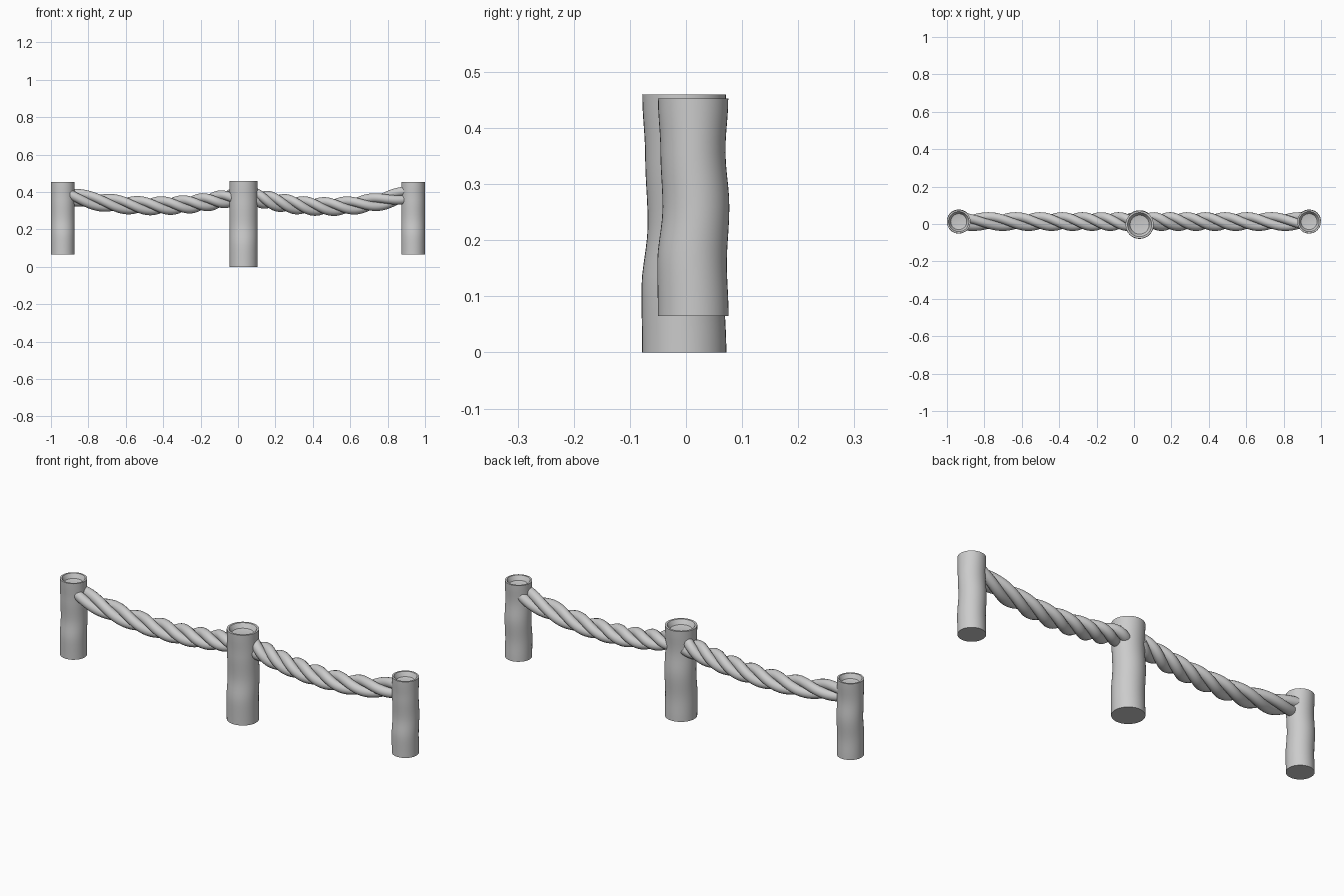
import bpy, bmesh
from math import sin, cos, pi
from mathutils import Vector

if "Cube" in bpy.data.objects:
    bpy.data.objects.remove(bpy.data.objects["Cube"])

# Post side outline: height fraction, front edge y, back edge y (unit radius)
WOBBLE = [(0, -1.0, 1.0), (.24, -1.02, .95), (.5, -.87, 1.02), (.76, -.93, .91), (1, -1.0, .99)]


def edges_at(f):
    for a, b in zip(WOBBLE, WOBBLE[1:]):
        if f <= b[0]:
            t = (f - a[0]) / (b[0] - a[0])
            t = (1 - cos(pi * t)) / 2
            return [a[i] + (b[i] - a[i]) * t for i in (1, 2)]
    return WOBBLE[-1][1:]


def smooth(ob, angle):
    bpy.ops.object.select_all(action='DESELECT')
    ob.select_set(True)
    bpy.context.view_layer.objects.active = ob
    bpy.ops.object.shade_smooth_by_angle(angle=angle)


def loft(name, rings, angle=0.7):
    bm = bmesh.new()
    rows = [[bm.verts.new(p) for p in ring] for ring in rings]
    n = len(rows[0])
    for a, b in zip(rows, rows[1:]):
        for i in range(n):
            j = (i + 1) % n
            bm.faces.new((a[i], a[j], b[j], b[i]))
    bm.faces.new(rows[0][::-1])
    bm.faces.new(rows[-1])
    bmesh.ops.recalc_face_normals(bm, faces=bm.faces)
    me = bpy.data.meshes.new(name)
    bm.to_mesh(me)
    bm.free()
    ob = bpy.data.objects.new(name, me)
    bpy.context.collection.objects.link(ob)
    smooth(ob, angle)
    return ob


# Gently wavy post with a dished top
def post(name, x, y, r, z0, z1, n=40):
    def ring(z, lo, hi, s=1.0):
        c, h = (lo + hi) / 2, (hi - lo) / 2
        return [(x + r * s * cos(2 * pi * i / n),
                 y + r * (c + h * s * sin(2 * pi * i / n)), z) for i in range(n)]
    rings = [ring(z0 + (z1 - z0) * k / 20, *edges_at(k / 20)) for k in range(21)]
    for s, d in ((.86, 0), (.76, .012), (.68, .022), (.5, .025)):
        rings.append(ring(z1 - d, *edges_at(1), s))
    loft(name, rings)


post("left_post", -.937, .013, .063, .065, .453)
post("middle_post", .03, -.003, .075, 0, .46)
post("right_post", .936, .013, .063, .065, .453)


# Smooth sagging centre line through three heights
def rope(name, x0, x1, zs, turns, accel, phase, strands=3):
    steps, R, r, n = 110, .026, .0245, 14
    for s in range(strands):
        pts = []
        for k in range(steps + 1):
            t = k / steps
            z = (zs[0] * (1 - t) * (1 - 2 * t) + zs[1] * 4 * t * (1 - t)
                 + zs[2] * t * (2 * t - 1))
            a = phase + 2 * pi * (s / strands + turns * ((1 - accel) * t + accel * t * t))
            pts.append(Vector((x0 + (x1 - x0) * t, .013 + R * cos(a), z + R * sin(a))))
        rings = []
        for k, p in enumerate(pts):
            d = (pts[min(k + 1, steps)] - pts[max(k - 1, 0)]).normalized()
            u = d.cross(Vector((0, 1, 0))).normalized()
            v = d.cross(u)
            rings.append([p + r * (u * cos(2 * pi * i / n) + v * sin(2 * pi * i / n))
                          for i in range(n)])
        loft(f"{name}_strand_{s + 1}", rings)


# Twisted ropes slung between the posts
rope("left_rope", -.90, -.01, (.378, .326, .376), 2.5, .35, .6)
rope("right_rope", .07, .90, (.378, .322, .385), 2.5, -.35, 1.2)
